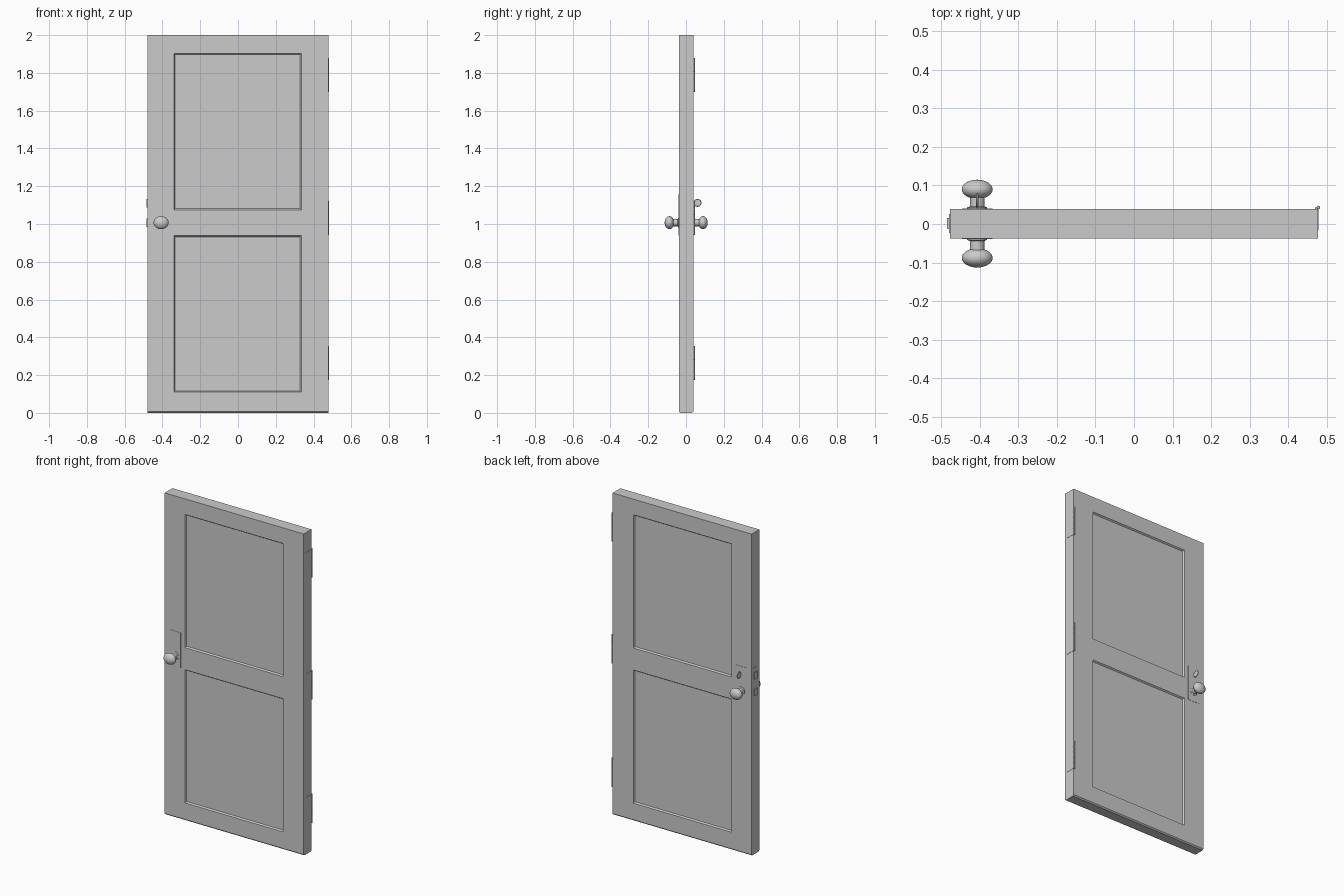
import bpy, bmesh, math
from mathutils import Vector

cube = bpy.data.objects.get("Cube")
if cube:
    bpy.data.objects.remove(cube, do_unlink=True)

grey = bpy.data.materials.new("plain grey")
grey.use_nodes = True
tone = (0.6, 0.6, 0.6, 1)
grey.diffuse_color = tone
grey.node_tree.nodes["Principled BSDF"].inputs["Base Color"].default_value = tone


def finish(name, bm, smooth=False):
    bmesh.ops.recalc_face_normals(bm, faces=bm.faces)
    mesh = bpy.data.meshes.new(name)
    bm.to_mesh(mesh)
    bm.free()
    mesh.materials.append(grey)
    obj = bpy.data.objects.new(name, mesh)
    bpy.context.collection.objects.link(obj)
    if smooth:
        bpy.ops.object.select_all(action="DESELECT")
        obj.select_set(True)
        bpy.context.view_layer.objects.active = obj
        bpy.ops.object.shade_smooth_by_angle(angle=math.radians(40))
    return obj


def box(name, low, high, bevel=0):
    low, high = Vector(low), Vector(high)
    bm = bmesh.new()
    bmesh.ops.create_cube(bm, size=1)
    bmesh.ops.scale(bm, vec=high - low, verts=bm.verts)
    bmesh.ops.translate(bm, vec=(low + high) / 2, verts=bm.verts)
    if bevel:
        bmesh.ops.bevel(bm, geom=bm.edges[:], offset=bevel, segments=2, affect="EDGES")
    return finish(name, bm)


def lathe(name, profile, place, turn=(0, 0, 0), stretch=(1, 1, 1), steps=32):
    # Profile of (radius, height) points spun about z
    bm = bmesh.new()
    verts = [bm.verts.new((r, 0, h)) for r, h in profile]
    edges = [bm.edges.new(pair) for pair in zip(verts, verts[1:])]
    bmesh.ops.spin(bm, geom=verts + edges, axis=(0, 0, 1), cent=(0, 0, 0),
                   angle=math.tau, steps=steps)
    bmesh.ops.remove_doubles(bm, verts=bm.verts, dist=0.00005)
    obj = finish(name, bm, True)
    obj.location, obj.rotation_euler, obj.scale = place, turn, stretch
    return obj


# Door slab: a grid of cells on both faces, with the two panel cells sunk in
FRONT, BACK, SIDE = -0.037, 0.039, 0.478
xs = (-SIDE, -0.34, 0.335, SIDE)
zs = (0, 0.11, 0.938, 1.075, 1.903, 2)
bm = bmesh.new()
grid = [[bm.verts.new((x, FRONT, z)) for x in xs] for z in zs]
for j in range(len(zs) - 1):
    for i in range(len(xs) - 1):
        bm.faces.new((grid[j][i], grid[j][i + 1], grid[j + 1][i + 1], grid[j + 1][i]))
extruded = bmesh.ops.extrude_face_region(bm, geom=bm.faces[:], use_keep_orig=True)["geom"]
bmesh.ops.translate(bm, vec=(0, BACK - FRONT, 0),
                    verts=[g for g in extruded if isinstance(g, bmesh.types.BMVert)])
bmesh.ops.recalc_face_normals(bm, faces=bm.faces)
panels = [f for f in bm.faces if abs(f.normal.y) > 0.9 and f.calc_area() > 0.4]
bmesh.ops.inset_individual(bm, faces=panels, thickness=0.009, depth=-0.009)
bottom = [e for e in bm.edges if all(v.co.z < 0.001 for v in e.verts)
          and abs(e.verts[0].co.y - e.verts[1].co.y) < 0.001]
bmesh.ops.bevel(bm, geom=bottom, offset=0.007, segments=1, affect="EDGES")
finish("door_slab", bm)

# Knobs and lock plates on both sides
KNOB_X, KNOB_Z = -0.407, 1.007
neck = [(0, 0), (0.026, 0), (0.026, 0.004), (0.019, 0.007), (0.019, 0.035)]
head = [(0.040 * math.sin(a), 0.051 - 0.025 * math.cos(a))
        for a in (math.pi * k / 14 for k in range(15))]
for label, face, out in (("front", FRONT, -1), ("back", BACK, 1)):
    turn = (-out * math.pi / 2, 0, 0)
    lathe(label + "_knob_neck", neck, (KNOB_X, face, KNOB_Z), turn)
    lathe(label + "_knob", head, (KNOB_X, face, KNOB_Z), turn, (1, 0.86, 1))
    near, far = sorted((face - out * 0.002, face + out * 0.0015))
    box(label + "_lock_plate", (-0.447, near, 0.94), (-0.367, far, 1.16))

# Thumb turn above the back knob
disc = [(0, -0.003), (0.018, -0.003), (0.021, 0), (0.018, 0.003), (0, 0.003)]
lathe("thumb_turn", disc, (KNOB_X, 0.061, 1.112), (0, math.pi / 2, 0))

# Latch and bolt on the lock edge
box("latch_plate", (-0.48, -0.024, 0.94), (-0.47, 0.026, 1.16))
for label, z in (("latch", KNOB_Z), ("dead_bolt", 1.11)):
    box(label, (-0.485, -0.013, z - 0.022), (-0.47, 0.016, z + 0.022), 0.001)

# Three hinges: leaf, knuckled pin barrel
for label, z in (("bottom", 0.265), ("middle", 1.033), ("top", 1.79)):
    box(label + "_hinge_leaf", (0.47, -0.017, z - 0.088), (0.4795, 0.043, z + 0.088))
    barrel = [(0, -0.09)]
    for k in range(5):
        low = -0.09 + k * 0.036
        barrel += [(0.0035, low), (0.0045, low + 0.001),
                   (0.0045, low + 0.035), (0.0035, low + 0.036)]
    lathe(label + "_hinge_barrel", barrel + [(0, 0.09)], (0.4785, 0.043, z), steps=12)
